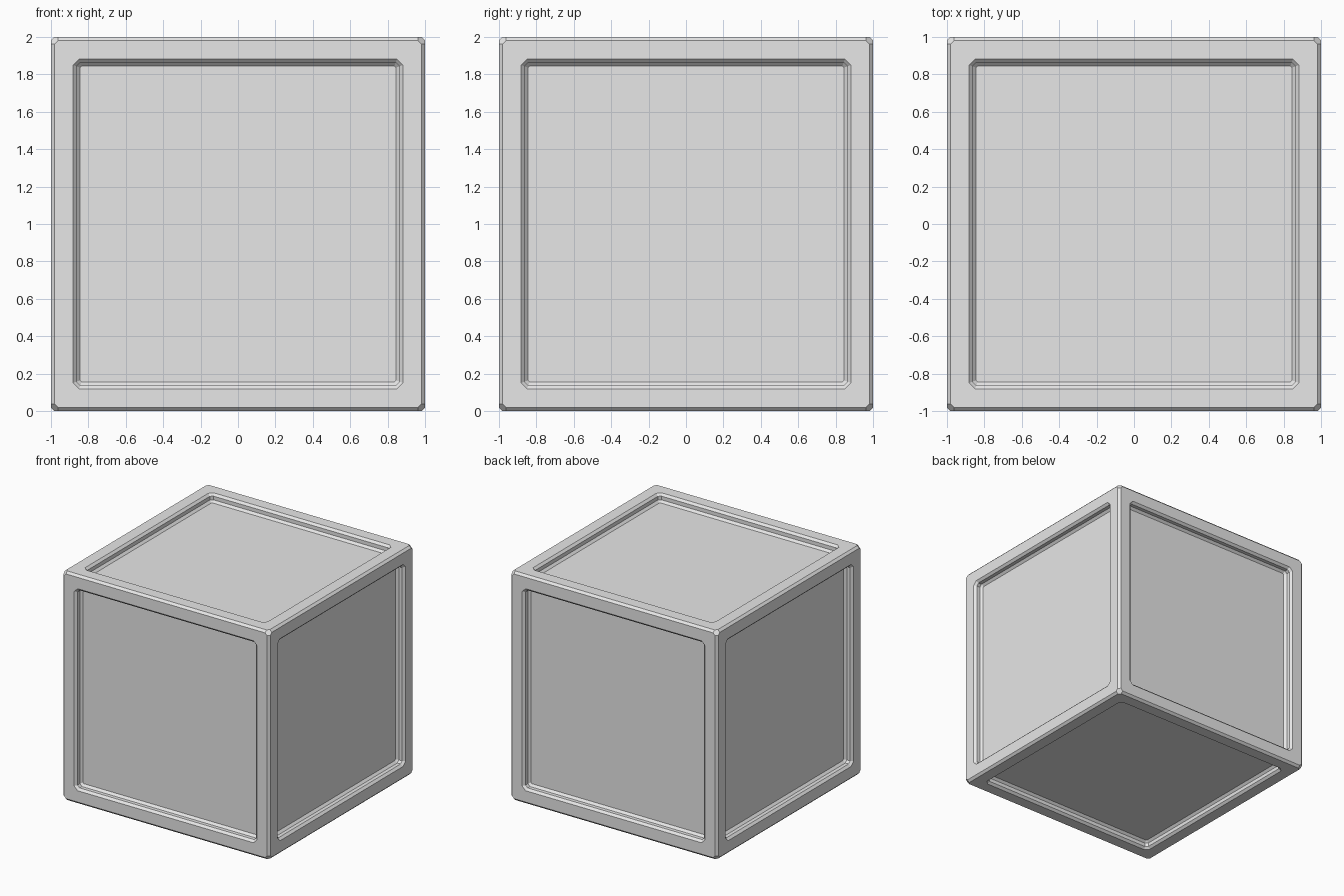
import bpy
import bmesh
from itertools import permutations, product
from mathutils import Vector

cube = bpy.data.objects.get("Cube")
if cube:
    bpy.data.objects.remove(cube, do_unlink=True)

BEVEL = 0.019
# Recess rings, from rim to floor: half width, corner cut, depth
RECESS = [(0.882, 0.032, 0.0),
          (0.863, 0.020, BEVEL),
          (0.863, 0.020, 0.051),
          (0.844, 0.008, 0.07)]

grey = bpy.data.materials.new("plain_grey")
grey.use_nodes = True
grey.diffuse_color = (0.8, 0.8, 0.8, 1)
grey.node_tree.nodes["Principled BSDF"].inputs["Base Color"].default_value = (0.8, 0.8, 0.8, 1)


def ring_point(co, axis, half, cut, depth):
    """Move an octagon corner of a side onto a smaller, deeper octagon."""
    a, b = [i for i in range(3) if i != axis]
    wide, narrow = (a, b) if abs(co[a]) > abs(co[b]) else (b, a)
    p = Vector()
    for i, size in ((axis, 1 - depth), (wide, half), (narrow, half - cut)):
        p[i] = size if co[i] > 0 else -size
    return p


# Outer body: cube with bevelled edges and cut corners
bm = bmesh.new()
for sizes in permutations((1, 1 - BEVEL, 1 - 2 * BEVEL)):
    for signs in product((-1, 1), repeat=3):
        bm.verts.new([s * k for s, k in zip(sizes, signs)])
bmesh.ops.convex_hull(bm, input=bm.verts[:])
bmesh.ops.dissolve_limit(bm, angle_limit=0.01, verts=bm.verts[:], edges=bm.edges[:])
bm.normal_update()

# Recessed panel with bevelled rim and floor on all six sides
sides = [f for f in bm.faces if max(abs(c) for c in f.normal) > 0.99]
for face in sides:
    axis = max(range(3), key=lambda i: abs(face.normal[i]))
    corners = list(face.verts)
    base = [v.co.copy() for v in corners]
    bm.faces.remove(face)
    outer = corners
    for half, cut, depth in RECESS:
        inner = [bm.verts.new(ring_point(c, axis, half, cut, depth)) for c in base]
        for i in range(len(base)):
            j = (i + 1) % len(base)
            bm.faces.new((outer[i], outer[j], inner[j], inner[i]))
        outer = inner
    bm.faces.new(outer)

bmesh.ops.recalc_face_normals(bm, faces=bm.faces[:])
bmesh.ops.translate(bm, verts=bm.verts[:], vec=(0, 0, 1))

mesh = bpy.data.meshes.new("panelled_crate")
bm.to_mesh(mesh)
bm.free()
mesh.materials.append(grey)
crate = bpy.data.objects.new("panelled_crate", mesh)
bpy.context.collection.objects.link(crate)
